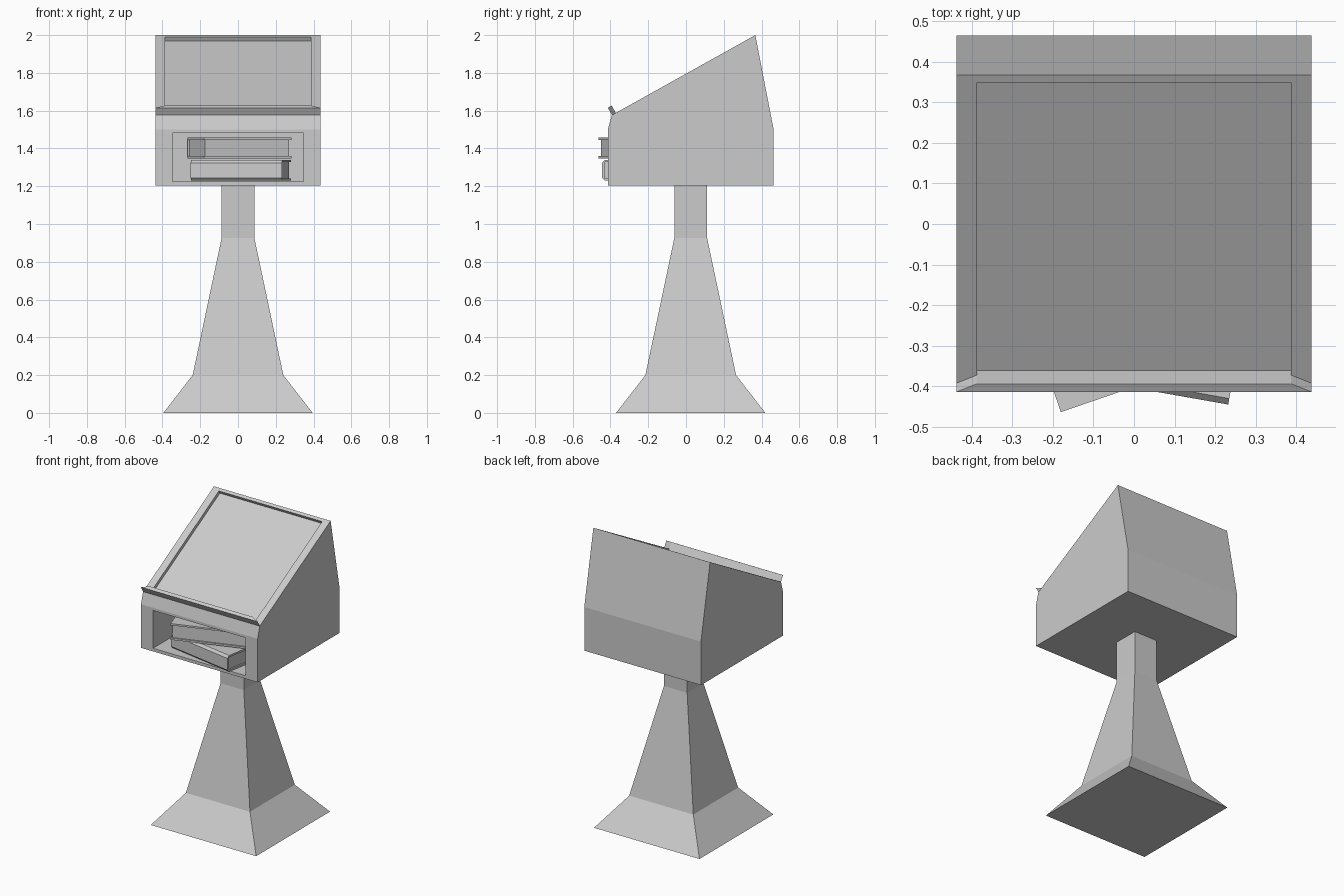
import bpy, bmesh
from math import radians
from mathutils import Vector, Matrix

if "Cube" in bpy.data.objects:
    bpy.data.objects.remove(bpy.data.objects["Cube"])


def prism(name, loop, sweep):
    """Extrude a closed loop of 3D points along a vector."""
    bm = bmesh.new()
    face = bm.faces.new([bm.verts.new(p) for p in loop])
    ext = bmesh.ops.extrude_face_region(bm, geom=[face])
    top = [v for v in ext["geom"] if isinstance(v, bmesh.types.BMVert)]
    bmesh.ops.translate(bm, verts=top, vec=Vector(sweep))
    # the starting face is kept by the extrude, so both ends are closed
    if not face.is_valid or len(bm.faces) < len(loop) + 2:
        bmesh.ops.holes_fill(bm, edges=bm.edges[:])
    return finish(name, bm)


def finish(name, bm):
    bmesh.ops.recalc_face_normals(bm, faces=bm.faces[:])
    mesh = bpy.data.meshes.new(name)
    bm.to_mesh(mesh)
    bm.free()
    obj = bpy.data.objects.new(name, mesh)
    bpy.context.collection.objects.link(obj)
    return obj


def cut(obj, cutter):
    cutter.hide_render = True
    mod = obj.modifiers.new("cut", 'BOOLEAN')
    mod.operation, mod.solver, mod.object = 'DIFFERENCE', 'EXACT', cutter
    bpy.context.view_layer.objects.active = obj
    bpy.ops.object.modifier_apply(modifier=mod.name)
    bpy.data.objects.remove(cutter)


# Pedestal: stacked square sections
bm = bmesh.new()
rings = []
for z, r in ((0, 0.395), (0.2, 0.24), (0.925, 0.087), (1.205, 0.087)):
    rings.append([bm.verts.new((sx * r, 0.025 + sy * r, z))
                  for sx, sy in ((-1, -1), (1, -1), (1, 1), (-1, 1))])
for a, b in zip(rings, rings[1:]):
    for i in range(4):
        j = (i + 1) % 4
        bm.faces.new((a[i], a[j], b[j], b[i]))
bm.faces.new(rings[0])
bm.faces.new(rings[-1])
finish("pedestal", bm)

# Head: side profile swept across the width
W = 0.437
low, high = Vector((0, -0.392, 1.577)), Vector((0, 0.367, 2.0))
profile = [(-0.414, 1.205), (0.464, 1.205), (0.464, 1.5), high[1:], low[1:], (-0.414, 1.5)]
head = prism("lectern_head", [(-W, y, z) for y, z in profile], (2 * W, 0, 0))

# Frame of the sloping desk: s runs up the slope, n points out of it
s_dir = (high - low).normalized()
n_dir = Vector((0, -s_dir.z, s_dir.y))


def on_desk(x, s, n):
    return low + s_dir * s + n_dir * n + Vector((x, 0, 0))


# Shallow desk recess
R = 0.387
cut(head, prism("recess_cutter", [on_desk(-R, s, n) for s, n in
    ((0.023, -0.022), (0.847, -0.022), (0.847, 0.05), (0.023, 0.05))], (2 * R, 0, 0)))

# Open shelf in the front
S = 0.347
cut(head, prism("shelf_cutter", [(-S, y, z) for y, z in
    ((-0.6, 1.226), (0.02, 1.226), (0.02, 1.482), (-0.6, 1.482))], (2 * S, 0, 0)))

# Book stop along the lower desk edge, thinning at the ends
prism("book_stop", [on_desk(x, s, 0) for x, s in
    ((-W, 0), (W, 0), (R, 0.023), (-R, 0.023))], n_dir * 0.044)


# Books: wrap-around cover with chamfered spine, and inset pages
def book(name, loc, turn, length=0.49, depth=0.28, h=0.11, t=0.012):
    x, d, g = length / 2, depth / 2, h / 2
    half = [(d, g - t), (d, g), (-d + 0.015, g), (-d, g - 0.015)]
    inner = (-d + t, g - t)
    outline = [inner] + half + [(y, -z) for y, z in reversed(half)] + [(inner[0], -inner[1])]
    cover = prism(name + "_cover", [(-x, y, z) for y, z in outline], (length, 0, 0))
    e = 0.01
    pages = prism(name + "_pages", [(-x + e, y, z) for y, z in
        ((-d + t, -g + t), (d - e, -g + t), (d - e, g - t), (-d + t, g - t))],
        (length - 2 * e, 0, 0))
    for o in (cover, pages):
        o.matrix_world = Matrix.Translation(loc) @ Matrix.Rotation(radians(turn), 4, 'Z')


book("lower_book", (0.015, -0.264, 1.284), -10)
book("upper_book", (0.006, -0.251, 1.402), 199)
